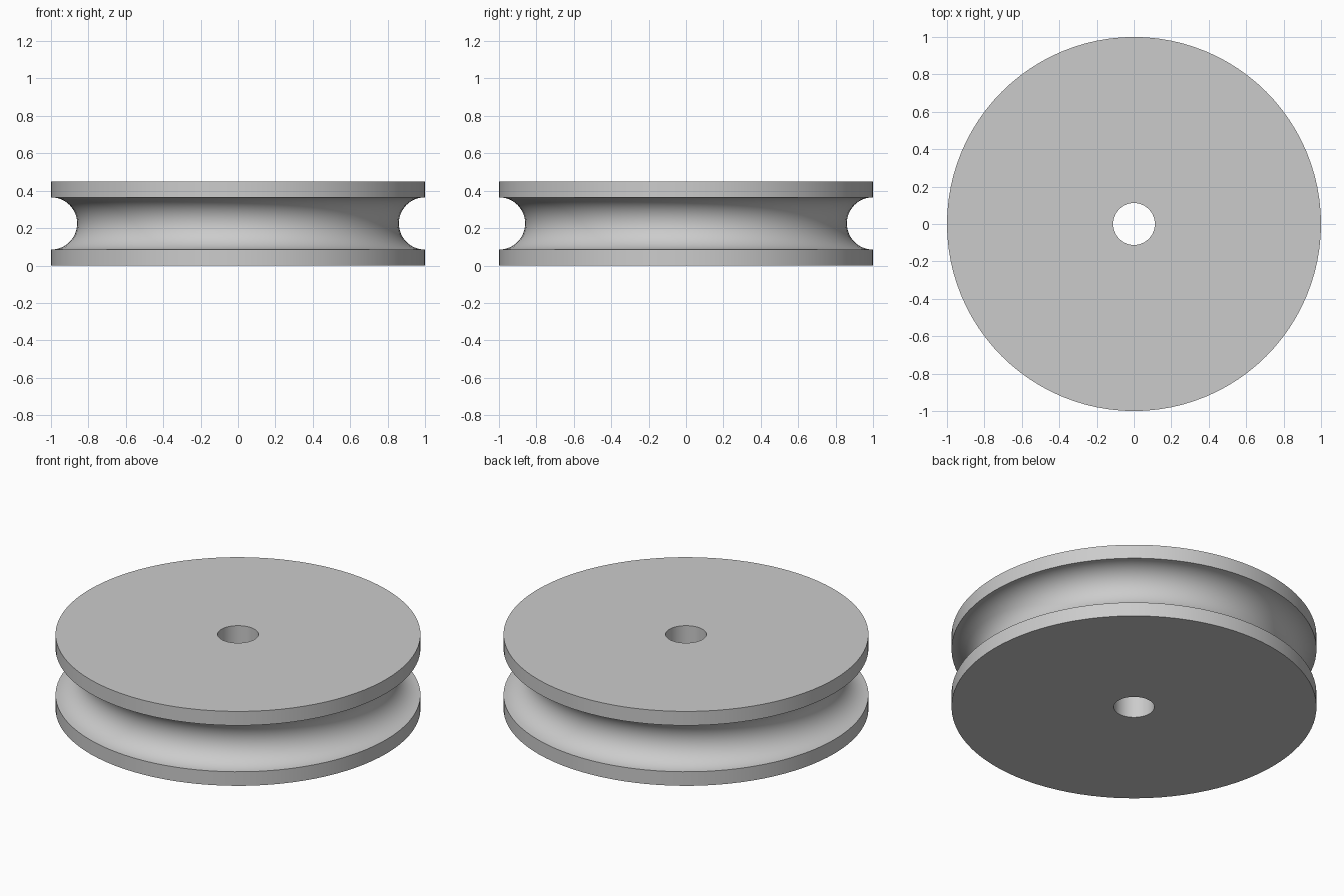
import bpy
import bmesh
import math

cube = bpy.data.objects.get("Cube")
if cube:
    bpy.data.objects.remove(cube, do_unlink=True)

SEGMENTS = 96
RADIUS = 1.0
HEIGHT = 0.45
BORE = 0.112
GROOVE = 0.14
ARC_STEPS = 24

# Plain grey material
grey = bpy.data.materials.new("light_grey")
grey.use_nodes = True
colour = (0.6, 0.6, 0.6, 1.0)
grey.diffuse_color = colour
grey.node_tree.nodes["Principled BSDF"].inputs["Base Color"].default_value = colour

# Closed cross-section: bore, lower rim, half-round groove, upper rim
profile = [(BORE, 0.0), (RADIUS, 0.0)]
for i in range(ARC_STEPS + 1):
    a = -math.pi / 2 + math.pi * i / ARC_STEPS
    profile.append((RADIUS - GROOVE * math.cos(a), HEIGHT / 2 + GROOVE * math.sin(a)))
profile += [(RADIUS, HEIGHT), (BORE, HEIGHT)]

# Spin the cross-section around the axle
bm = bmesh.new()
verts = [bm.verts.new((r, 0.0, z)) for r, z in profile]
edges = [bm.edges.new((v, verts[(i + 1) % len(verts)])) for i, v in enumerate(verts)]
bmesh.ops.spin(bm, geom=verts + edges, cent=(0, 0, 0), axis=(0, 0, 1),
               angle=2 * math.pi, steps=SEGMENTS, use_merge=True)
bmesh.ops.remove_doubles(bm, verts=bm.verts, dist=1e-5)
bmesh.ops.recalc_face_normals(bm, faces=bm.faces)

mesh = bpy.data.meshes.new("pulley_wheel")
bm.to_mesh(mesh)
bm.free()
mesh.materials.append(grey)
wheel = bpy.data.objects.new("pulley_wheel", mesh)
bpy.context.collection.objects.link(wheel)

# Smooth curved walls, crisp rims
bpy.ops.object.select_all(action='DESELECT')
wheel.select_set(True)
bpy.context.view_layer.objects.active = wheel
bpy.ops.object.shade_smooth_by_angle(angle=math.radians(30))
